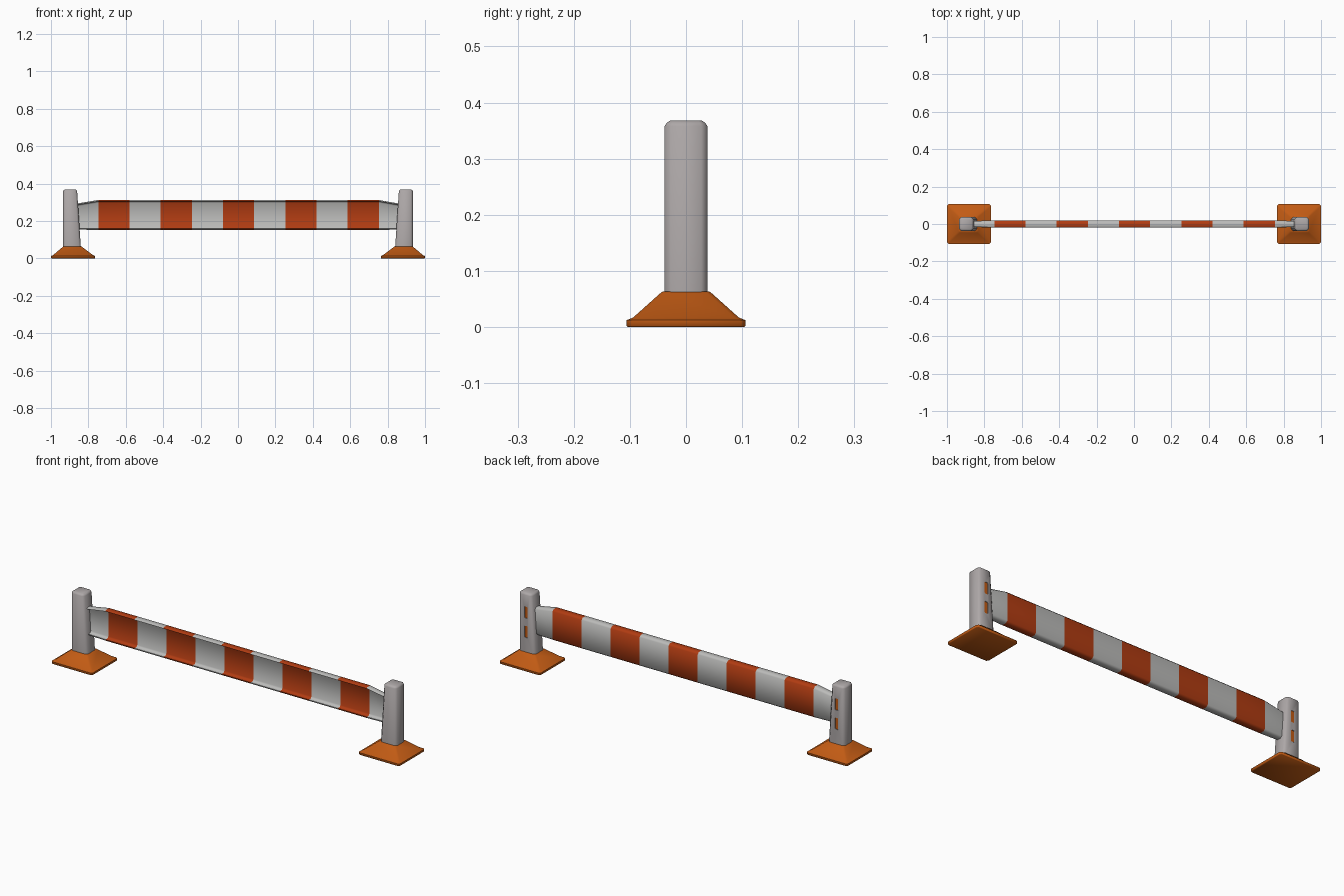
import bpy, bmesh

if "Cube" in bpy.data.objects:
    bpy.data.objects.remove(bpy.data.objects["Cube"])


def material(name, rgb):
    m = bpy.data.materials.new(name)
    m.diffuse_color = (*rgb, 1)
    m.use_nodes = True
    m.node_tree.nodes["Principled BSDF"].inputs["Base Color"].default_value = m.diffuse_color
    return m


RED = material("red_orange", (0.44, 0.045, 0.006))
ORANGE = material("orange", (0.54, 0.105, 0.007))
GREY = material("light_grey", (0.50, 0.50, 0.49))
POST = material("post_grey", (0.42, 0.39, 0.39))


def octagon(a0, a1, b0, b1, c):
    """Rectangle with chamfered corners."""
    return [(a0 + c, b0), (a1 - c, b0), (a1, b0 + c), (a1, b1 - c),
            (a1 - c, b1), (a0 + c, b1), (a0, b1 - c), (a0, b0 + c)]


def channel(h, z0, z1, floor=0.003, lip=0.007, c=0.009):
    """Bar section in y, z: chamfered at the back, recessed at the front."""
    lower = [(floor, c + lip), (floor - 0.006, lip), (-h, lip), (-h, 0.003),
             (-h + 0.003, 0), (h - c, 0), (h, c)]
    return [(y, z0 + d) for y, d in lower] + [(y, z1 - d) for y, d in reversed(lower)]


def loft(name, rings, mats=(), face_mats=None):
    """Skin a stack of rings and cap both ends."""
    bm = bmesh.new()
    loops = [[bm.verts.new(p) for p in r] for r in rings]
    n = len(loops[0])
    for k in range(len(loops) - 1):
        for i in range(n):
            j = (i + 1) % n
            f = bm.faces.new((loops[k][i], loops[k][j], loops[k + 1][j], loops[k + 1][i]))
            f.material_index = face_mats[k] if face_mats else 0
    bm.faces.new(loops[0])
    bm.faces.new(loops[-1])
    bmesh.ops.recalc_face_normals(bm, faces=bm.faces)
    me = bpy.data.meshes.new(name)
    bm.to_mesh(me)
    bm.free()
    ob = bpy.data.objects.new(name, me)
    bpy.context.collection.objects.link(ob)
    for m in mats:
        me.materials.append(m)
    return ob


def smooth(ob, angle=0.9):
    bpy.ops.object.select_all(action='DESELECT')
    ob.select_set(True)
    bpy.context.view_layer.objects.active = ob
    bpy.ops.object.shade_smooth_by_angle(angle=angle)


def stack(side, levels):
    """Levels (z, x0, x1, half_y, chamfer) given for the left side, flipped for the right."""
    return [[(-side * x, y, z) for x, y in octagon(x0, x1, -h, h, c)]
            for z, x0, x1, h, c in levels]


for side, tag in ((-1, "left"), (1, "right")):
    # flared foot
    foot = loft(tag + "_foot", stack(side, [
        (0.0, -0.998, -0.766, 0.104, 0.008), (0.002, -1.0, -0.764, 0.106, 0.008),
        (0.012, -1.0, -0.764, 0.106, 0.008), (0.017, -0.989, -0.775, 0.094, 0.008),
        (0.060, -0.938, -0.832, 0.046, 0.008), (0.063, -0.934, -0.836, 0.042, 0.008)]), [ORANGE])
    smooth(foot)

    # post with sloping inner side
    post = loft(tag + "_post", stack(side, [
        (0.055, -0.935, -0.840, 0.038, 0.011), (0.358, -0.935, -0.860, 0.038, 0.011),
        (0.364, -0.932, -0.863, 0.034, 0.009), (0.368, -0.926, -0.869, 0.028, 0.007)]), [POST])

    # two slots in the back of the post, with orange floors
    for i, z in enumerate((0.138, 0.238)):
        pts = octagon(-0.901, -0.883, z, z + 0.06, 0.003)
        cutter = loft("slot_cutter", [[(-side * x, y, zz) for x, zz in pts] for y in (0.032, 0.05)])
        mod = post.modifiers.new("slot", 'BOOLEAN')
        mod.object, mod.operation, mod.solver = cutter, 'DIFFERENCE', 'EXACT'
        bpy.context.view_layer.objects.active = post
        bpy.ops.object.modifier_apply(modifier=mod.name)
        bpy.data.objects.remove(cutter)
        loft(f"{tag}_slot_floor_{i + 1}",
             [[(-side * x, y, zz) for x, zz in pts] for y in (0.028, 0.035)], [ORANGE])
    smooth(post)

# striped channel bar, open to the front, tapering to a tab inside each post
stripes = [-0.747 + 1.5 * i / 9 for i in range(10)]
tab = [(-0.87, 0.155, 0.292, 0.016), (-0.83, 0.153, 0.298, 0.017)]
sections = (tab + [(x, 0.152, 0.312, 0.019) for x in stripes]
            + [(-x, z0, z1, h) for x, z0, z1, h in reversed(tab)])
bar_rings = [[(x, y, z) for y, z in channel(h, z0, z1)] for x, z0, z1, h in sections]
colours = [0, 0] + [(i + 1) % 2 for i in range(9)] + [0, 0]
smooth(loft("striped_bar", bar_rings, [GREY, RED], colours), 1.0)
